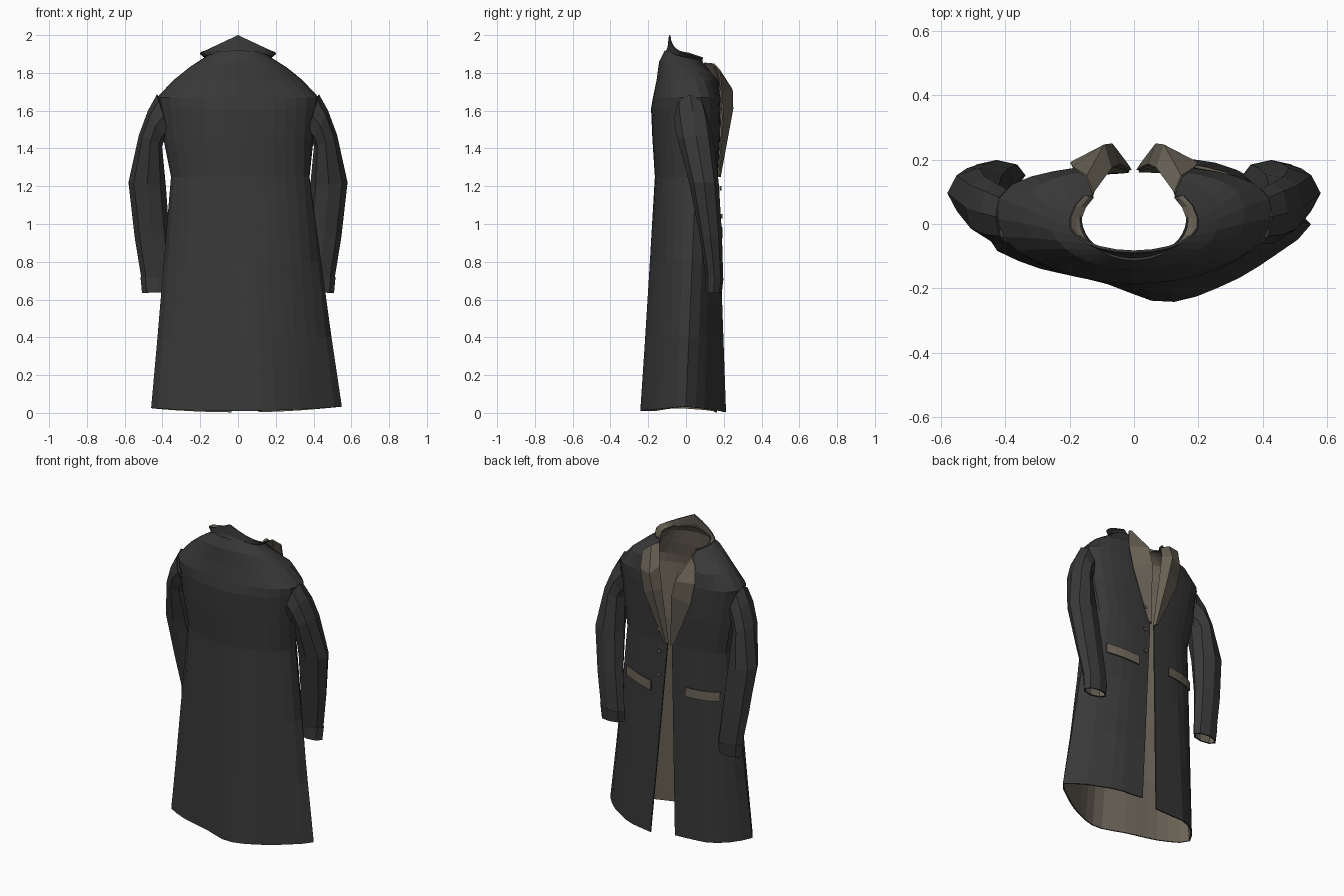
import bpy, bmesh, math

if "Cube" in bpy.data.objects:
    bpy.data.objects.remove(bpy.data.objects["Cube"], do_unlink=True)


def material(name, rgb):
    m = bpy.data.materials.new(name)
    m.use_nodes = True
    m.diffuse_color = (*rgb, 1)
    m.node_tree.nodes["Principled BSDF"].inputs["Base Color"].default_value = (*rgb, 1)
    return m


CLOTH = material("charcoal_cloth", (0.040, 0.040, 0.040))
LINING = material("taupe_lining", (0.145, 0.126, 0.095))


def loft(name, rows, mats, closed=False, thick=0.008):
    """Skin rows of points into a thin sheet; the second material lines the inside."""
    bm = bmesh.new()
    grid = [[bm.verts.new(p) for p in row] for row in rows]
    n = len(rows[0])
    for low, high in zip(grid, grid[1:]):
        for i in range(n if closed else n - 1):
            j = (i + 1) % n
            bm.faces.new((low[i], high[i], high[j], low[j]))
    me = bpy.data.meshes.new(name)
    bm.to_mesh(me)
    bm.free()
    for m in mats:
        me.materials.append(m)
    ob = bpy.data.objects.new(name, me)
    bpy.context.collection.objects.link(ob)
    mod = ob.modifiers.new("thickness", "SOLIDIFY")
    mod.thickness = thick
    mod.offset = -1
    mod.material_offset = len(mats) - 1
    return ob


# Hem outline from the left front edge, around the back, to the right front edge
HEM = [(0.11, 0.212), (0.29, 0.185), (0.455, 0.092), (0.545, 0.012), (0.555, -0.015),
       (0.50, -0.055), (0.35, -0.157), (0.25, -0.203), (0.15, -0.243), (0.05, -0.238),
       (-0.10, -0.180), (-0.28, -0.143), (-0.40, -0.100), (-0.46, -0.060),
       (-0.46, -0.030), (-0.40, 0.068), (-0.28, 0.150), (-0.035, 0.165)]

# Upper sections: z, right x, left x, back y, front y, half width of the opening
UPPER = [
    (1.25, -0.355, 0.38, -0.165, 0.168, 0.015),
    (1.45, -0.395, 0.40, -0.178, 0.18, 0.04),
    (1.61, -0.415, 0.42, -0.185, 0.185, 0.06),
    (1.67, -0.428, 0.428, -0.175, 0.183, 0.07),
    (1.76, -0.345, 0.345, -0.156, 0.172, 0.09),
    (1.82, -0.265, 0.265, -0.142, 0.148, 0.11),
    (1.885, -0.166, 0.166, -0.113, 0.10, 0.135),
]
MID_Y = 0.02
WAIST = 1.25
SEGMENTS = 30


def resample(pts):
    """Space points evenly along an outline."""
    ends = [0]
    for p, q in zip(pts, pts[1:]):
        ends.append(ends[-1] + math.dist(p, q))
    out, k = [], 0
    for i in range(SEGMENTS + 1):
        d = ends[-1] * i / SEGMENTS
        while k < len(pts) - 2 and ends[k + 1] < d:
            k += 1
        f = (d - ends[k]) / (ends[k + 1] - ends[k])
        out.append(tuple(a + (b - a) * f for a, b in zip(pts[k], pts[k + 1])))
    return out


def upper_outline(xr, xl, yb, yf, gap):
    cx, a = (xl + xr) / 2, (xl - xr) / 2
    t0 = math.asin((gap - cx) / a)
    t1 = 2 * math.pi + math.asin((-gap - cx) / a)
    pts = []
    for i in range(121):
        t = t0 + (t1 - t0) * i / 120
        c = math.cos(t)
        y = MID_Y + ((yf - MID_Y) * c ** 0.6 if c > 0 else (MID_Y - yb) * c)
        pts.append((cx + a * math.sin(t), y))
    return resample(pts)


KEYS = [(0, resample(HEM))] + [(r[0], upper_outline(*r[1:])) for r in UPPER]


def outline(z):
    """Coat outline at a height, blended between the key sections."""
    for (za, a), (zb, b) in zip(KEYS, KEYS[1:]):
        if za <= z <= zb:
            f = (z - za) / (zb - za)
            return [(p[0] + (q[0] - p[0]) * f, p[1] + (q[1] - p[1]) * f)
                    for p, q in zip(a, b)]


def front_y(x, z):
    """Depth of the coat front at a given place."""
    pts = outline(z)
    return max(p[1] + (q[1] - p[1]) * (x - p[0]) / (q[0] - p[0])
               for p, q in zip(pts, pts[1:])
               if min(p[0], q[0]) <= x <= max(p[0], q[0]) and p[0] != q[0])


def body_row(z):
    row = []
    for x, y in outline(z):
        lift = 0
        if z == 0:
            lift = 0.003 + 0.1 * x * x + max(0, -0.03 * y)
        elif z > 1.8:
            lift = -0.25 * (y - MID_Y)
        row.append((x, y, z + lift))
    return row


loft("coat_body", [body_row(z) for z in (0, 0.4, 0.8, *[r[0] for r in UPPER])],
     [CLOTH, LINING])


# Standing collar, peaked at the back and flaring at the sides
def collar_row(a, yb, yf, height):
    pts = []
    for i in range(17):
        t = math.radians(50 + 260 * i / 16)
        x, c = a * math.sin(t), math.cos(t)
        y = c * (yf if c > 0 else -yb)
        pts.append((x, y, height(x, y)))
    return pts


def collar_top(x, y):
    return 2.0 - 0.47 * abs(x) if y < 0 else 1.906 - 0.35 * y


loft("collar", [
    collar_row(0.168, -0.110, 0.135, lambda x, y: 1.873 - 0.25 * (y - MID_Y)),
    collar_row(0.186, -0.098, 0.137, lambda x, y: (collar_top(x, y) + 1.89) / 2 - 0.010),
    collar_row(0.203, -0.090, 0.140, collar_top),
], [CLOTH, LINING])

# Sleeve rings, cuff upwards: outer x, outer z, inner x, inner z, back y, front y
SLEEVE = [
    (0.505, 0.635, 0.345, 0.640, 0.105, 0.188),
    (0.513, 0.720, 0.340, 0.710, 0.105, 0.197),
    (0.547, 0.930, 0.365, 0.970, 0.070, 0.190),
    (0.580, 1.220, 0.382, 1.200, 0.018, 0.174),
    (0.525, 1.470, 0.402, 1.410, -0.042, 0.147),
    (0.477, 1.600, 0.392, 1.440, -0.060, 0.130),
    (0.430, 1.685, 0.360, 1.460, -0.063, 0.108),
]


def sleeve_ring(ring, side, grow=1.0):
    xo, zo, xi, zi, yb, yf = ring
    pts = []
    for i in range(8):
        t = math.radians(45 * i)
        s, c = math.sin(t) * grow, math.cos(t) * grow
        pts.append((side * ((xo + xi) / 2 + (xo - xi) / 2 * s),
                    (yf + yb) / 2 + (yf - yb) / 2 * c,
                    (zo + zi) / 2 + (zo - zi) / 2 * s))
    return pts[::side]


# Lapel lines from the closing point upwards: fold, ridge, outer edge
LAPEL = [
    ((0.015, 0.166, 1.25), (0.022, 0.178, 1.25), (0.035, 0.172, 1.26)),
    ((0.050, 0.184, 1.60), (0.070, 0.243, 1.61), (0.165, 0.190, 1.56)),
    ((0.075, 0.172, 1.74), (0.095, 0.240, 1.71), (0.195, 0.185, 1.70)),
    ((0.130, 0.095, 1.85), (0.150, 0.145, 1.845), (0.188, 0.172, 1.815)),
]

for side, word, tilt in ((1, "left", 0.03), (-1, "right", 0)):
    loft(word + "_sleeve", [sleeve_ring(r, side) for r in SLEEVE], [CLOTH, LINING], True)
    loft(word + "_cuff", [sleeve_ring(r, side, 1.04) for r in SLEEVE[:2]],
         [CLOTH, LINING], True)
    loft(word + "_lapel", [[(side * x, y, z) for x, y, z in row][::-side] for row in LAPEL],
         [LINING])
    # Hip pocket welt lying on the coat front, the left one slanting
    rows = []
    for z in (0.94, 1.0):
        row = []
        for i in range(5):
            x, h = side * (0.12 + 0.052 * i), z + tilt * (i / 4 - 0.6)
            row.append((x, front_y(x, h) + 0.012, h))
        rows.append(row[::-side])
    loft(word + "_pocket", rows, [LINING])

# Buttons down the left front edge
for i, z in enumerate((1.34, 1.19, 1.04)):
    bpy.ops.mesh.primitive_cylinder_add(vertices=8, radius=0.012, depth=0.01,
                                        location=(0.065, front_y(0.065, z) + 0.014, z),
                                        rotation=(math.pi / 2, 0, 0))
    button = bpy.context.object
    button.name = f"button_{i + 1}"
    button.data.materials.append(LINING)
